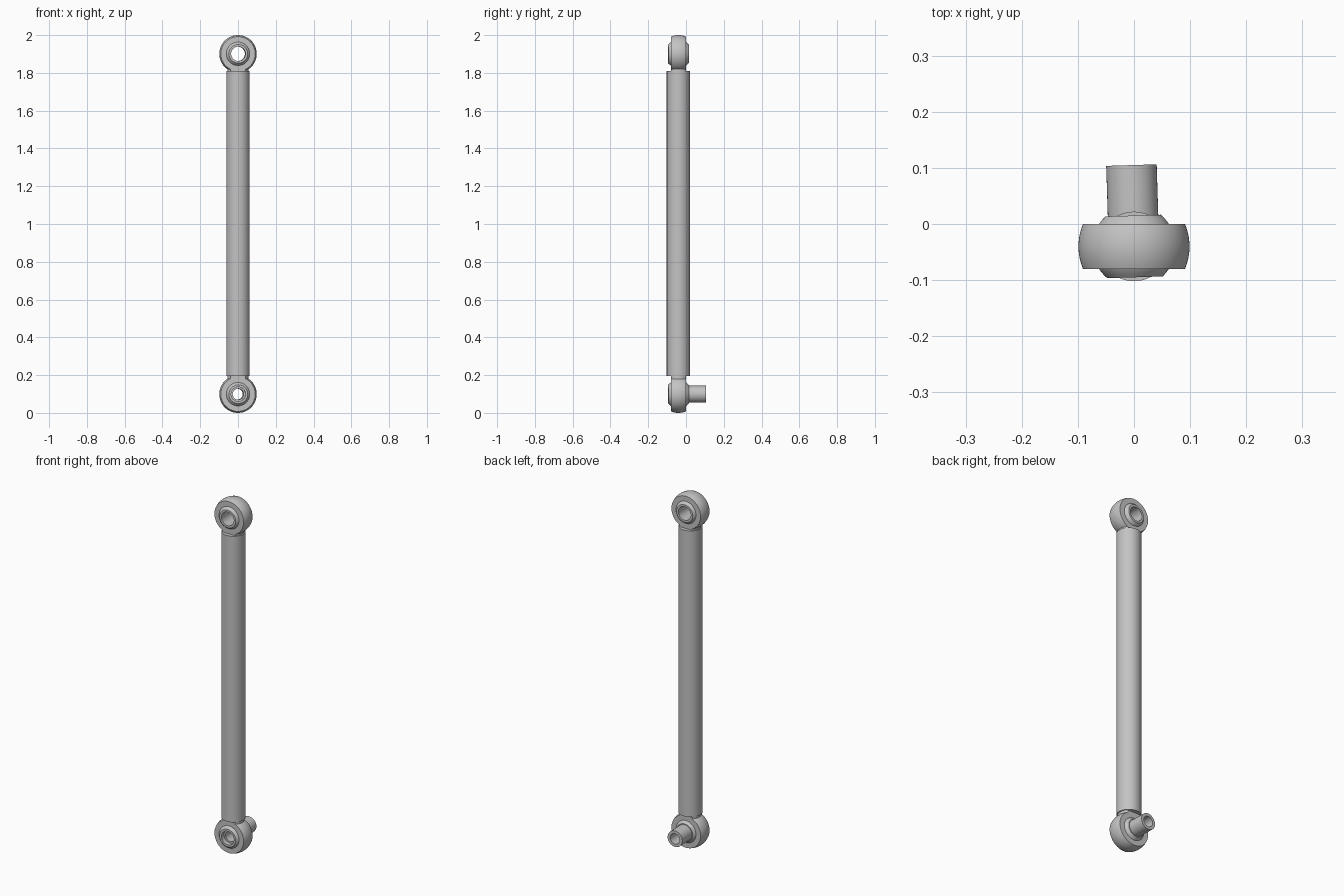
import bpy, bmesh, math
from mathutils import Matrix, Vector

if "Cube" in bpy.data.objects:
    bpy.data.objects.remove(bpy.data.objects["Cube"])

AXIS_Y = -0.04                 # centre line of the rod
LOW_Z, HIGH_Z = 0.099, 1.901   # centres of the two eyes
TILT = math.radians(1.8)       # ball joints sit slightly turned

steel = bpy.data.materials.new("steel grey")
steel.diffuse_color = (0.55, 0.55, 0.55, 1)
steel.use_nodes = True
steel.node_tree.nodes["Principled BSDF"].inputs["Base Color"].default_value = steel.diffuse_color


def finish(name, bm, matrix):
    bmesh.ops.recalc_face_normals(bm, faces=bm.faces)
    mesh = bpy.data.meshes.new(name)
    bm.to_mesh(mesh)
    bm.free()
    mesh.transform(matrix)
    mesh.materials.append(steel)
    obj = bpy.data.objects.new(name, mesh)
    bpy.context.collection.objects.link(obj)
    bpy.ops.object.select_all(action='DESELECT')
    obj.select_set(True)
    bpy.context.view_layer.objects.active = obj
    bpy.ops.object.shade_smooth_by_angle(angle=math.radians(30))
    return obj


def lathe(name, profile, matrix, steps=64):
    """Spin a closed (radius, height) profile around local z."""
    bm = bmesh.new()
    rings = []
    for i in range(steps):
        a = 2 * math.pi * i / steps
        rings.append([bm.verts.new((r * math.cos(a), r * math.sin(a), h))
                      for r, h in profile])
    n = len(profile)
    for i in range(steps):
        p, q = rings[i], rings[(i + 1) % steps]
        for j in range(n):
            k = (j + 1) % n
            bm.faces.new((p[j], q[j], q[k], p[k]))
    return finish(name, bm, matrix)


def cross_axis(z, tilt=0.0):
    """Local z becomes the +y direction, turned by tilt."""
    return (Matrix.Translation((0, AXIS_Y, z)) @ Matrix.Rotation(tilt, 4, 'Z')
            @ Matrix.Rotation(-math.pi / 2, 4, 'X'))


# Rod
bm = bmesh.new()
bmesh.ops.create_cone(bm, cap_ends=True, segments=64, radius1=0.062,
                      radius2=0.062, depth=1.615)
finish("rod", bm, Matrix.Translation((0, AXIS_Y, 1.0025)))

# Barrel-shaped eye profile, and ball with a straight bore
eye = [(0.091 + 0.008 * (1 - (t / 6) ** 2), 0.04 * t / 6) for t in range(-6, 7)]
eye += [(0.062, 0.04), (0.062, -0.04)]
BALL_R, BALL_H = 0.074, 0.055
ball = []
for t in range(-8, 9):
    h = BALL_H * t / 8
    ball.append((math.sqrt(BALL_R ** 2 - h ** 2), h))
ball += [(0.038, BALL_H), (0.038, -BALL_H)]

for label, z, side in (("lower", LOW_Z, 1), ("upper", HIGH_Z, -1)):
    lathe(label + "_eye", eye, cross_axis(z))
    lathe(label + "_ball", ball, cross_axis(z, TILT))

    # Neck: short round shank flattened front and back
    bm = bmesh.new()
    bmesh.ops.create_cone(bm, cap_ends=True, segments=64, radius1=0.056,
                          radius2=0.056, depth=0.05)
    for s in (1, -1):
        cut = bmesh.ops.bisect_plane(
            bm, geom=bm.verts[:] + bm.edges[:] + bm.faces[:],
            plane_co=Vector((0, s * 0.0395, 0)), plane_no=Vector((0, s, 0)),
            clear_outer=True)
        edges = [e for e in cut["geom_cut"] if isinstance(e, bmesh.types.BMEdge)]
        bmesh.ops.holes_fill(bm, edges=edges)
    finish(label + "_neck", bm, Matrix.Translation((0, AXIS_Y, z + side * 0.095)))

# Sleeve sticking out of the lower ball towards the back
sleeve = [(0.029, -0.03), (0.0385, -0.03), (0.0385, 0.05), (0.045, 0.05),
          (0.045, 0.145), (0.029, 0.145)]
lathe("sleeve", sleeve, cross_axis(LOW_Z, TILT))
